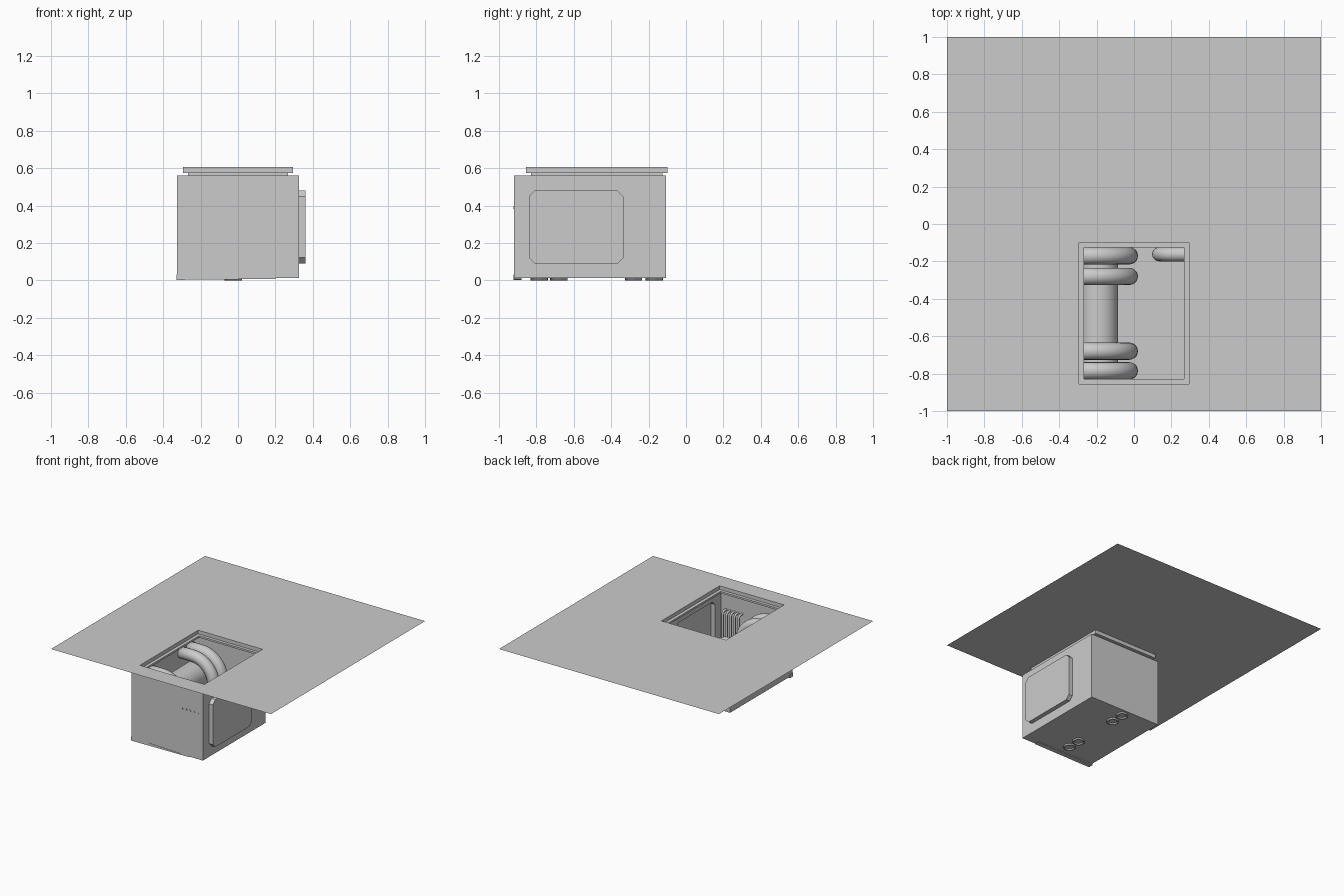
import bpy, bmesh, math
from mathutils import Vector

cube = bpy.data.objects.get("Cube")
if cube:
    bpy.data.objects.remove(cube)

grey = bpy.data.materials.new("plain_grey")
grey.use_nodes = True
colour = (0.6, 0.6, 0.6, 1)
grey.diffuse_color = colour
grey.node_tree.nodes["Principled BSDF"].inputs["Base Color"].default_value = colour


def finish(bm, name, smooth=False):
    bmesh.ops.recalc_face_normals(bm, faces=bm.faces)
    mesh = bpy.data.meshes.new(name)
    bm.to_mesh(mesh)
    bm.free()
    obj = bpy.data.objects.new(name, mesh)
    bpy.context.collection.objects.link(obj)
    mesh.materials.append(grey)
    if smooth:
        bpy.ops.object.select_all(action='DESELECT')
        obj.select_set(True)
        bpy.context.view_layer.objects.active = obj
        bpy.ops.object.shade_smooth_by_angle(angle=math.radians(40))
    return obj


def rect(bm, x, y0, y1, z):
    corners = [(-x, y0), (x, y0), (x, y1), (-x, y1)]
    return [bm.verts.new((a, b, z)) for a, b in corners]


def bridge(bm, a, b):
    n = len(a)
    return [bm.faces.new((a[i], a[(i + 1) % n], b[(i + 1) % n], b[i])) for i in range(n)]


def tube(name, points, radius, side, sides=20, wall=0.0):
    """Sweep a circle along a flat path whose plane has the normal `side`."""
    bm = bmesh.new()
    pts = [Vector(p) for p in points]
    side = Vector(side)
    rings = []
    for i, p in enumerate(pts):
        along = (pts[min(i + 1, len(pts) - 1)] - pts[max(i - 1, 0)]).normalized()
        up = along.cross(side)
        angles = [2 * math.pi * k / sides for k in range(sides)]
        rings.append([bm.verts.new(p + radius * (math.cos(a) * side + math.sin(a) * up))
                      for a in angles])
    for a, b in zip(rings, rings[1:]):
        bridge(bm, a, b)
    if not wall:
        bm.faces.new(rings[0])
        bm.faces.new(rings[-1])
    obj = finish(bm, name, True)
    if wall:
        mod = obj.modifiers.new("pipe_wall", 'SOLIDIFY')
        mod.thickness = wall
        mod.offset = -1
    return obj


def elbow(start, corner, end, bend, steps=10):
    """Path from start to end with a rounded corner."""
    s, c, e = Vector(start), Vector(corner), Vector(end)
    u, v = (s - c).normalized(), (e - c).normalized()
    centre = c + (u + v) * bend
    arc = [centre - bend * (v * math.cos(t) + u * math.sin(t))
           for t in (math.pi / 2 * k / steps for k in range(steps + 1))]
    return [s] + arc + [e]


# Ground sheet with stepped opening and the chamber hanging below it
bm = bmesh.new()
levels = [(1, -1, 1, 0.605), (0.293, -0.855, -0.1, 0.605), (0.293, -0.855, -0.1, 0.575),
          (0.267, -0.83, -0.125, 0.575), (0.267, -0.83, -0.125, 0.56),
          (0.325, -0.92, -0.108, 0.56), (0.325, -0.92, -0.108, 0.012)]
loops = [rect(bm, *lv) for lv in levels]
for a, b in zip(loops, loops[1:]):
    walls = bridge(bm, a, b)
bm.faces.new(loops[-1])

# Side bay: chamfered opening in the +x wall, pushed outward
wall_edges = list(walls[1].edges)
bmesh.ops.delete(bm, geom=[walls[1]], context='FACES_ONLY')
cy, cz, hy, hz, cut = -0.587, 0.285, 0.253, 0.195, 0.032
outline = []
for sy, sz, flip in ((1, 1, 0), (-1, 1, 1), (-1, -1, 0), (1, -1, 1)):
    pair = [(cy + sy * hy, cz + sz * (hz - cut)), (cy + sy * (hy - cut), cz + sz * hz)]
    outline += reversed(pair) if flip else pair
inner = [bm.verts.new((0.325, y, z)) for y, z in outline]
outer = [bm.verts.new((0.36, y, z)) for y, z in outline]
bridge(bm, inner, outer)
bm.faces.new(outer)
rim = [e for e in bm.edges if e.verts[0] in inner and e.verts[1] in inner]
bmesh.ops.triangle_fill(bm, edges=wall_edges + rim, use_beauty=True)
finish(bm, "ground_and_chamber")

# Four large pipes rising through the floor and bending to the -x wall
for i, y in enumerate((-0.785, -0.68, -0.28, -0.17)):
    path = elbow((-0.025, y, 0), (-0.025, y, 0.485), (-0.32, y, 0.485), 0.19)
    tube(f"large_pipe_{i + 1}", path, 0.046, (0, 1, 0), wall=0.01)

# Horizontal tank behind the pipes
tube("tank", [(-0.19, -0.86, 0.34), (-0.19, -0.125, 0.34)], 0.105, (1, 0, 0), 32)

# Corner pipe bending to the +x wall
tube("corner_pipe", elbow((0.135, -0.162, 0.015), (0.135, -0.162, 0.4),
                          (0.322, -0.162, 0.4), 0.08), 0.038, (0, 1, 0))

# Row of small pipes entering through the front wall
for i in range(5):
    x = 0.135 + i * 0.036
    path = elbow((x, -0.923, 0.39), (x, -0.875, 0.39), (x, -0.875, 0.015), 0.025, 6)
    tube(f"small_pipe_{i + 1}", path, 0.009, (1, 0, 0), 10)

# Thin tapered strip beneath the front edge
bm = bmesh.new()
ends = [[bm.verts.new((x, y, z)) for y, z in ((-0.921, low), (-0.88, low), (-0.88, high), (-0.921, high))]
        for x, low, high in ((-0.33, 0.003, 0.032), (0.2, 0.008, 0.013))]
bridge(bm, *ends)
for end in ends:
    bm.faces.new(end)
finish(bm, "front_strip")
